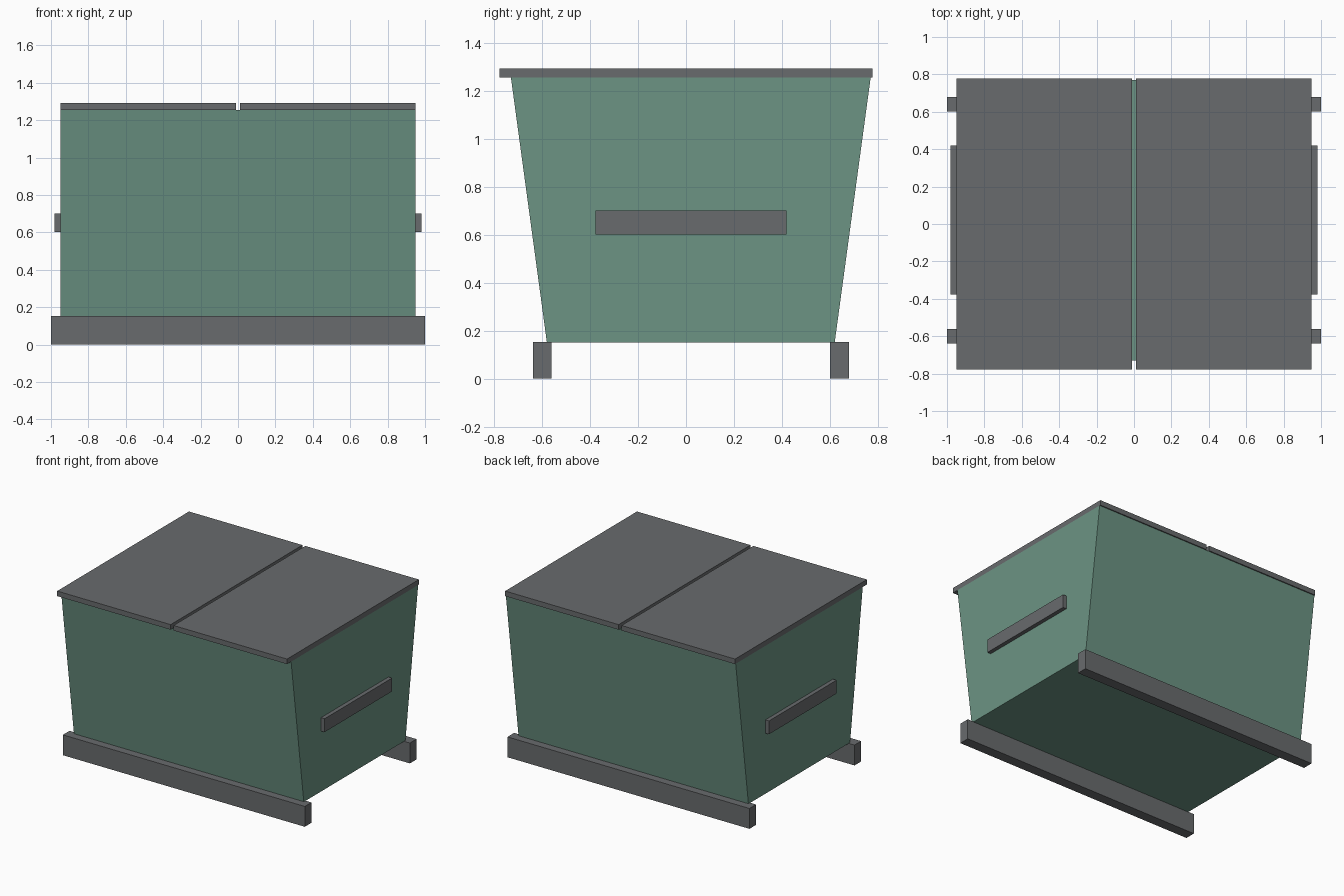
import bpy
import bmesh

default = bpy.data.objects.get("Cube")
if default:
    bpy.data.objects.remove(default, do_unlink=True)


def material(name, colour):
    mat = bpy.data.materials.new(name)
    mat.use_nodes = True
    mat.diffuse_color = colour
    bsdf = next(n for n in mat.node_tree.nodes if n.type == 'BSDF_PRINCIPLED')
    bsdf.inputs["Base Color"].default_value = colour
    bsdf.inputs["Roughness"].default_value = 0.8
    return mat


GREEN = material("painted green", (0.15, 0.295, 0.23, 1))
GREY = material("dark grey", (0.14, 0.147, 0.153, 1))


def box(name, mat, x, y, z, top_y=None):
    """Box from (min, max) ranges; top_y gives the upper end its own depth."""
    top_y = top_y or y
    bm = bmesh.new()
    bmesh.ops.create_cube(bm, size=1)
    for v in bm.verts:
        depth = top_y if v.co.z > 0 else y
        v.co = (x[v.co.x > 0], depth[v.co.y > 0], z[v.co.z > 0])
    bmesh.ops.recalc_face_normals(bm, faces=bm.faces)
    mesh = bpy.data.meshes.new(name)
    bm.to_mesh(mesh)
    bm.free()
    mesh.materials.append(mat)
    obj = bpy.data.objects.new(name, mesh)
    bpy.context.collection.objects.link(obj)
    return obj


# Tapered container body
box("body", GREEN, (-0.95, 0.95), (-0.58, 0.62), (0.15, 1.255),
    top_y=(-0.73, 0.77))

# Skids under the front and back edges
for name, y in (("front_skid", -0.6), ("back_skid", 0.64)):
    box(name, GREY, (-1, 1), (y - 0.039, y + 0.039), (0, 0.152))

# Paired lids with a narrow gap, and a grab bar on each end
for side, s in (("left", 1), ("right", -1)):
    box(side + "_lid", GREY, sorted((0.012 * s, 0.95 * s)),
        (-0.778, 0.778), (1.255, 1.293))
    box(side + "_handle", GREY, sorted((0.945 * s, 0.98 * s)),
        (-0.378, 0.42), (0.602, 0.702))
